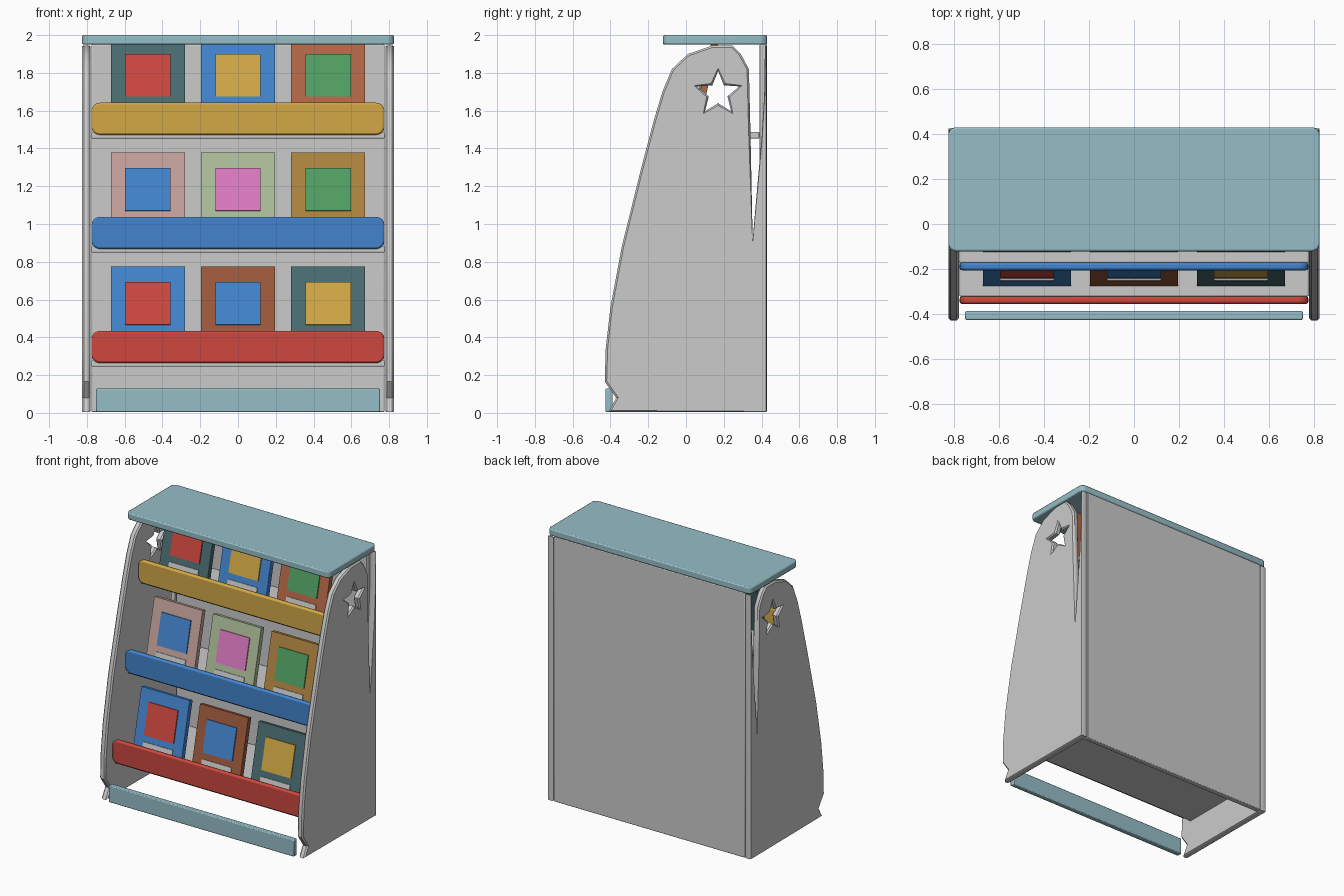
import bpy, bmesh, math
from mathutils import Vector, Matrix

if "Cube" in bpy.data.objects:
    bpy.data.objects.remove(bpy.data.objects["Cube"])


def lin(c):
    c /= 255
    return c / 12.92 if c < 0.04045 else ((c + 0.055) / 1.055) ** 2.4


PALETTE = {
    "teal": (150, 190, 198), "yellow": (210, 168, 70), "blue": (66, 132, 205),
    "red": (205, 72, 62), "green": (82, 160, 98), "pink": (218, 122, 192),
    "brown": (155, 88, 60), "dark_teal": (74, 108, 112), "rose": (195, 160, 152),
    "sage": (170, 188, 152), "ochre": (175, 132, 64), "rust": (178, 102, 70),
}
MATS = {}
for key, rgb in PALETTE.items():
    m = bpy.data.materials.new(key)
    m.diffuse_color = (*[lin(c) for c in rgb], 1)
    m.use_nodes = True
    m.node_tree.nodes["Principled BSDF"].inputs["Base Color"].default_value = m.diffuse_color
    MATS[key] = m


def add(name, bm, color=None):
    bmesh.ops.recalc_face_normals(bm, faces=bm.faces)
    me = bpy.data.meshes.new(name)
    bm.to_mesh(me)
    bm.free()
    ob = bpy.data.objects.new(name, me)
    bpy.context.collection.objects.link(ob)
    if color:
        me.materials.append(MATS[color])
    return ob


def box(name, lo, hi, color=None, axis=None, radius=0.0, soft=0.0):
    """Box between two corners; edges along axis rounded by radius, the rest softened."""
    lo, hi = Vector(lo), Vector(hi)
    bm = bmesh.new()
    bmesh.ops.create_cube(bm, size=1)
    for v in bm.verts:
        v.co = Vector([(lo[i] + hi[i]) / 2 + v.co[i] * (hi[i] - lo[i]) for i in range(3)])
    if axis is not None:
        edges = [e for e in bm.edges
                 if abs((e.verts[0].co - e.verts[1].co).normalized()[axis]) > 0.9]
        bmesh.ops.bevel(bm, geom=edges, offset=radius, segments=5, profile=0.5, affect='EDGES')
    ob = add(name, bm, color)
    if soft:
        mod = ob.modifiers.new("soft_edges", 'BEVEL')
        mod.width, mod.segments, mod.limit_method = soft, 2, 'ANGLE'
        mod.angle_limit = math.radians(40)
    return ob


# Side panel outline (y, z), anticlockwise, with toe notch and the slit at the back
OUTLINE = [(0.427, 0.005), (0.427, 1.945), (0.418, 1.945), (0.414, 1.68), (0.40, 1.45),
           (0.375, 1.17), (0.353, 0.915), (0.341, 1.5), (0.333, 1.82), (0.29, 1.90),
           (0.245, 1.945), (0.14, 1.945), (0.01, 1.90), (-0.075, 1.82), (-0.125, 1.70),
           (-0.17, 1.55), (-0.24, 1.285), (-0.34, 0.88), (-0.40, 0.56), (-0.425, 0.34),
           (-0.43, 0.165), (-0.37, 0.08), (-0.41, 0.005)]
# Star cut-out, clockwise so that its inset widens the hole
STAR = []
for i in range(10):
    a = math.pi / 2 - i * math.pi / 5
    r = 0.118 if i % 2 == 0 else 0.052
    STAR.append((0.17 + r * math.cos(a), 1.692 + r * math.sin(a)))


def inset(loop):
    out = []
    for i, p in enumerate(loop):
        p, a, b = Vector(p), Vector(loop[i - 1]), Vector(loop[(i + 1) % len(loop)])
        d1, d2 = (p - a).normalized(), (b - p).normalized()
        n1, n2 = Vector((-d1.y, d1.x)), Vector((-d2.y, d2.x))
        s = (n1 + n2) / max(1 + n1.dot(n2), 0.05)
        if s.length > 1.5:
            s *= 1.5 / s.length
        out.append(p + s * (0.003 if p.x > 0.36 else 0.01))
    return out


def side_panel(name, x0, x1):
    bm = bmesh.new()
    caps = ([], [])
    b = 0.01
    for loop in (OUTLINE, STAR):
        small = inset(loop)
        rings = [[bm.verts.new((x, p[0], p[1])) for p in pts] for x, pts in
                 ((x0, small), (x0 + b, loop), (x1 - b, loop), (x1, small))]
        n = len(loop)
        for r, s in zip(rings, rings[1:]):
            for i in range(n):
                j = (i + 1) % n
                bm.faces.new((r[i], r[j], s[j], s[i]))
        for cap, ring in zip(caps, (rings[0], rings[-1])):
            cap += [bm.edges.get((ring[i], ring[(i + 1) % n])) for i in range(n)]
    for cap, nx in zip(caps, (-1, 1)):
        bmesh.ops.triangle_fill(bm, edges=cap, use_beauty=True, normal=(nx, 0, 0))
    add(name, bm)


side_panel("side_panel_right", 0.78, 0.826)
side_panel("side_panel_left", -0.826, -0.78)

# Carcass
box("top_board", (-0.826, -0.122, 1.95), (0.826, 0.43, 2.0), "teal", 2, 0.035, 0.008)
box("back_panel", (-0.776, 0.388, 0.005), (0.776, 0.428, 1.95), None, soft=0.005)
box("kick_board", (-0.752, -0.427, 0.005), (0.752, -0.388, 0.128), "teal", soft=0.006)

# Three tiers: shelf, retaining rail and leaning books
ROWS = [("red", [("blue", "red"), ("brown", "blue"), ("dark_teal", "yellow")]),
        ("blue", [("rose", "blue"), ("sage", "pink"), ("ochre", "green")]),
        ("yellow", [("dark_teal", "red"), ("blue", "yellow"), ("rust", "green")])]
for r, (rail, books) in enumerate(ROWS):
    dy, dz = 0.15 * r, 0.604 * r
    box(f"shelf_{r}", (-0.778, -0.322 + dy, 0.245 + dz), (0.778, 0.388, 0.28 + dz), soft=0.005)
    box(f"rail_{r}", (-0.776, -0.356 + dy, 0.264 + dz), (0.776, -0.322 + dy, 0.434 + dz),
        rail, 1, 0.045, 0.01)
    lean = Matrix.Translation((0, -0.275 + dy, 0.286 + dz)) @ Matrix.Rotation(-0.23, 4, 'X')
    for c, (cover, picture) in enumerate(books):
        x = (c - 1) * 0.477
        parts = [
            box(f"book_{r}_{c}", (x - 0.196, 0, 0), (x + 0.196, 0.036, 0.503), cover),
            box(f"book_picture_{r}_{c}", (x - 0.12, -0.008, 0.185), (x + 0.12, 0.004, 0.415), picture),
            box(f"book_title_strip_{r}_{c}", (x - 0.12, -0.006, 0.105), (x + 0.12, 0.004, 0.14)),
        ]
        for p in parts:
            p.data.transform(lean)

# Smooth shading with sharp edges kept
bpy.ops.object.select_all(action='SELECT')
bpy.context.view_layer.objects.active = bpy.data.objects["top_board"]
bpy.ops.object.shade_smooth_by_angle(angle=math.radians(30))
